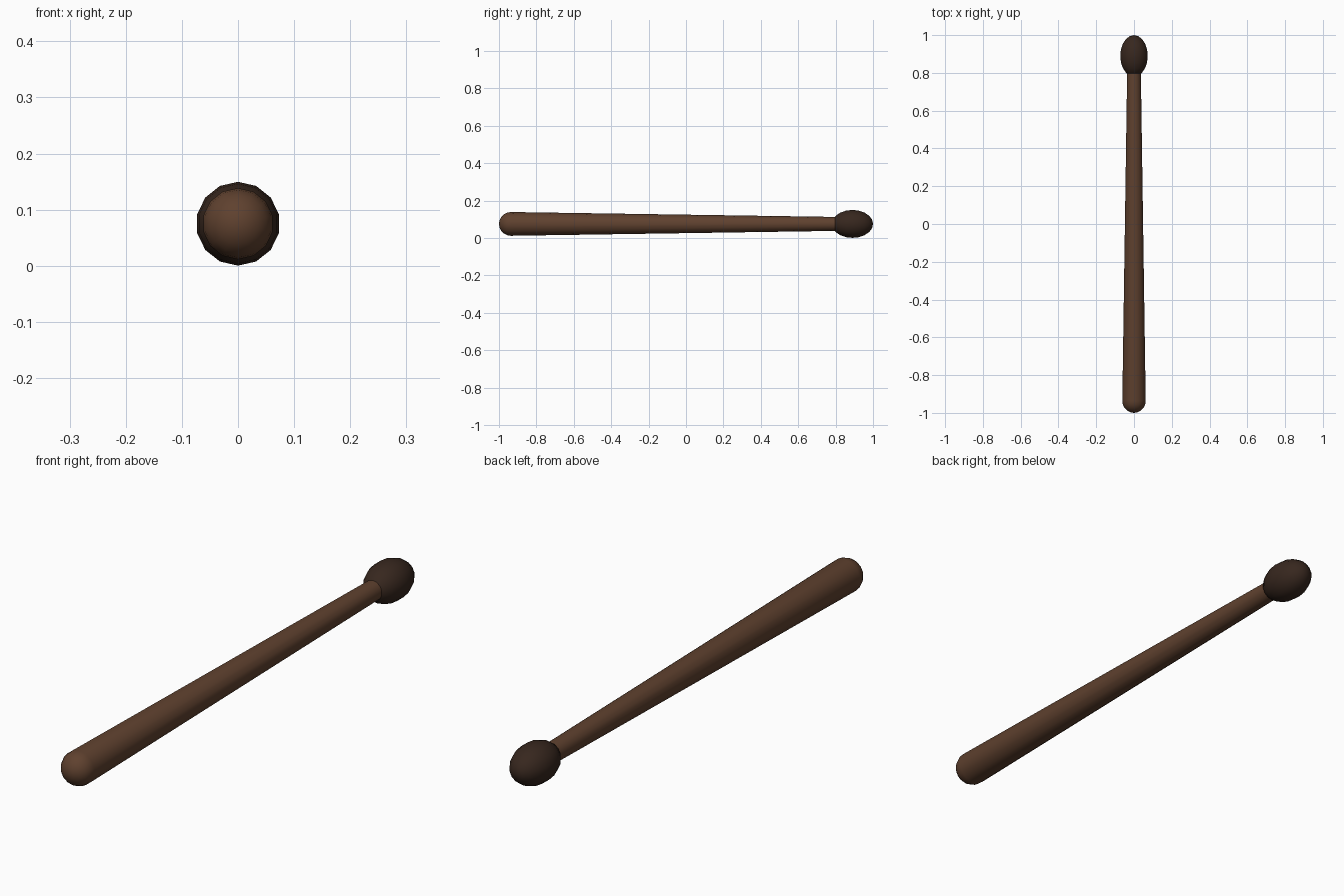
import bpy, bmesh, math

if "Cube" in bpy.data.objects:
    bpy.data.objects.remove(bpy.data.objects["Cube"])

SIDES, Z0 = 14, 0.075


def lathe(name, profile, color):
    """Revolve (radius, y) points about the y axis at height Z0; radius 0 makes a pole."""
    bm = bmesh.new()
    rings = []
    for r, y in profile:
        if r == 0:
            rings.append([bm.verts.new((0, y, Z0))])
        else:
            angles = [math.pi / 2 + 2 * math.pi * i / SIDES for i in range(SIDES)]
            rings.append([bm.verts.new((r * math.cos(a), y, Z0 + r * math.sin(a))) for a in angles])
    for a, b in zip(rings, rings[1:]):
        for i in range(SIDES):
            j = (i + 1) % SIDES
            quad = [a[i % len(a)], a[j % len(a)], b[j % len(b)], b[i % len(b)]]
            bm.faces.new(list(dict.fromkeys(quad)))
    bmesh.ops.recalc_face_normals(bm, faces=bm.faces)
    mesh = bpy.data.meshes.new(name)
    bm.to_mesh(mesh)
    bm.free()
    mat = bpy.data.materials.new(name + "_material")
    mat.diffuse_color = color
    mat.use_nodes = True
    mat.node_tree.nodes["Principled BSDF"].inputs["Base Color"].default_value = mat.diffuse_color
    mesh.materials.append(mat)
    obj = bpy.data.objects.new(name, mesh)
    bpy.context.collection.objects.link(obj)
    bpy.context.view_layer.objects.active = obj
    obj.select_set(True)
    bpy.ops.object.shade_smooth_by_angle(angle=math.radians(40))
    obj.select_set(False)
    return obj


# tapered shaft with a rounded butt, its thin end buried in the tip
R = 0.0635
shaft = [(0, -1)]
shaft += [(R * math.sin(math.radians(t)), R - 1 - R * math.cos(math.radians(t))) for t in range(18, 91, 18)]
shaft += [(0.037, 0.82), (0, 0.82)]
lathe("stick_shaft", shaft, (0.115, 0.053, 0.028, 1))

# egg-shaped tip
tip = [(0, 0.78)]
tip += [(0.0747 * math.sin(math.radians(t)), 0.89 - 0.11 * math.cos(math.radians(t))) for t in range(18, 163, 18)]
tip += [(0, 1.0)]
lathe("stick_tip", tip, (0.038, 0.02, 0.013, 1))
